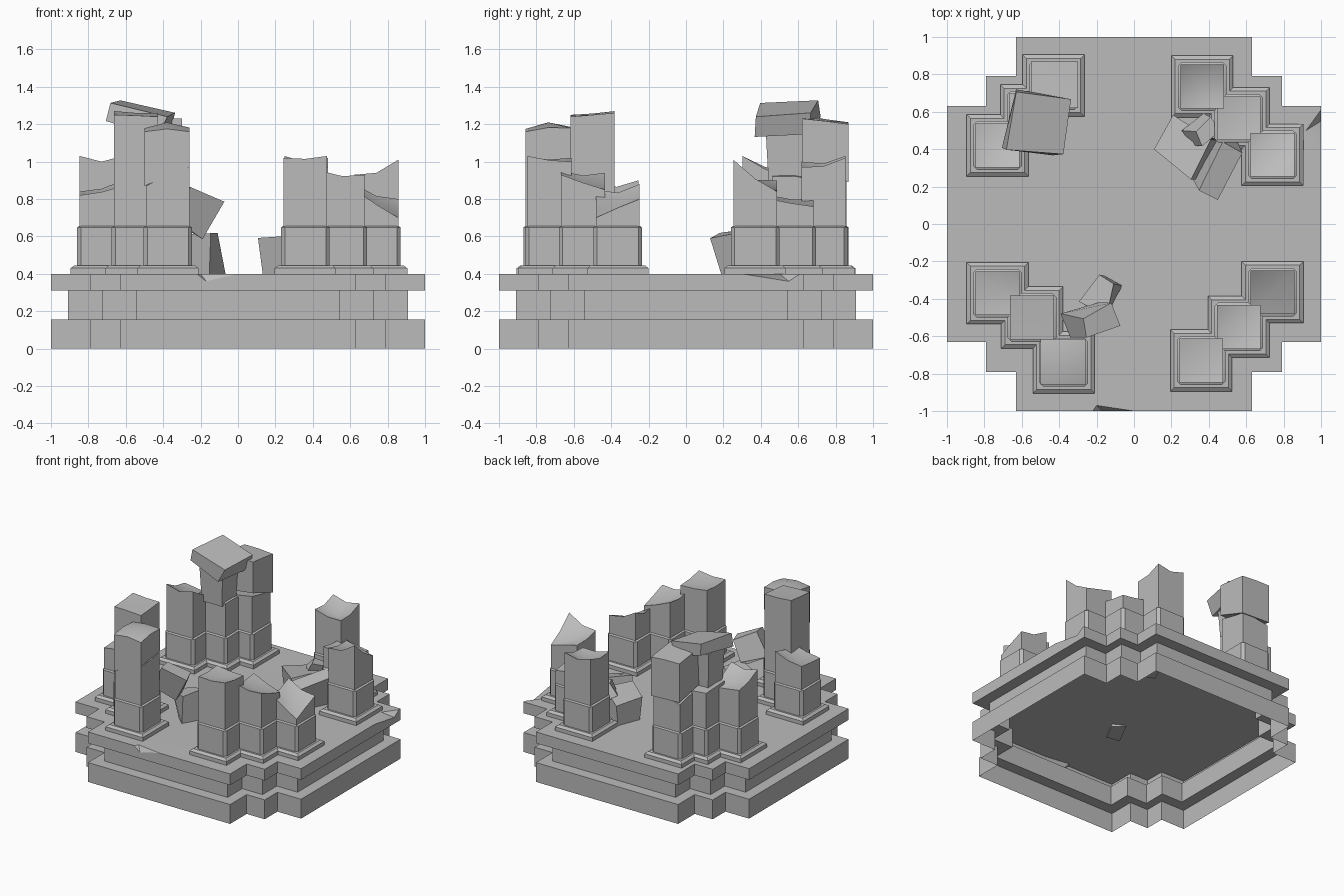
import bpy, bmesh, random
from mathutils import Vector, Euler, Matrix

cube = bpy.data.objects.get("Cube")
if cube:
    bpy.data.objects.remove(cube)

stone = bpy.data.materials.new("grey stone")
stone.use_nodes = True
GREY = (0.5, 0.5, 0.5, 1)
stone.diffuse_color = GREY
stone.node_tree.nodes["Principled BSDF"].inputs["Base Color"].default_value = GREY


def finish(name, bm, angle=0.6):
    bmesh.ops.recalc_face_normals(bm, faces=bm.faces)
    mesh = bpy.data.meshes.new(name)
    bm.to_mesh(mesh)
    bm.free()
    mesh.materials.append(stone)
    ob = bpy.data.objects.new(name, mesh)
    bpy.context.collection.objects.link(ob)
    bpy.ops.object.select_all(action='DESELECT')
    ob.select_set(True)
    bpy.context.view_layer.objects.active = ob
    bpy.ops.object.shade_smooth_by_angle(angle=angle)
    return ob


def square(half, chamfer=0.0):
    """Counter-clockwise square outline, optionally with cut corners."""
    pts = []
    for sx, sy in ((-1, -1), (1, -1), (1, 1), (-1, 1)):
        if not chamfer:
            pts.append((sx * half, sy * half))
            continue
        a = (sx * (half - chamfer), sy * half)
        b = (sx * half, sy * (half - chamfer))
        pts += [b, a] if sx * sy > 0 and sx < 0 else ([a, b] if sx > 0 and sy < 0 else
                ([b, a] if sx > 0 else [a, b]))
    return pts


def loft(name, x, y, rings, bottom=True):
    """Stack outlines (points, z) into one solid."""
    bm = bmesh.new()
    loops = [[bm.verts.new((x + p[0], y + p[1], z)) for p in pts] for pts, z in rings]
    n = len(loops[0])
    for lo, hi in zip(loops, loops[1:]):
        for i in range(n):
            bm.faces.new((lo[i], lo[(i + 1) % n], hi[(i + 1) % n], hi[i]))
    bm.faces.new(loops[-1])
    if bottom:
        bm.faces.new(loops[0])
    return finish(name, bm)


def block(name, x, y, half, low, top, centre, shrink=1.0):
    """Broken square block: corner heights run front-left, front-right, back-right, back-left."""
    bm = bmesh.new()
    a = [bm.verts.new((x + p[0] * shrink, y + p[1] * shrink, z)) for p, z in zip(square(half), low)]
    b = [bm.verts.new((x + p[0], y + p[1], z)) for p, z in zip(square(half), top)]
    mids = []
    for i in range(4):
        j = (i + 1) % 4
        co = (b[i].co + b[j].co) / 2
        co.z = co.z * 0.7 + centre * 0.3
        mids.append(bm.verts.new(co))
    c = bm.verts.new((x, y, centre))
    for i in range(4):
        j = (i + 1) % 4
        bm.faces.new((a[i], a[j], b[j], mids[i], b[i]))
        bm.faces.new((b[i], mids[i], c, mids[i - 1]))
    bm.faces.new(a[::-1])
    return finish(name, bm, 0.75)


def rock(name, loc, size, rot, seed, jitter=0.02):
    """Fallen or tilted chunk with irregular corners."""
    rng = random.Random(seed)
    bm = bmesh.new()
    bmesh.ops.create_cube(bm, size=1)
    spin = Euler(rot).to_matrix()
    for v in bm.verts:
        co = Vector(v.co[i] * size[i] + rng.uniform(-jitter, jitter) for i in range(3))
        v.co = spin @ co + Vector(loc)
    return finish(name, bm, 0.4)


# Stepped hollow platform with chipped top edges
def outline(a, b, c):
    quarter = [(a, c), (b, c), (b, b), (c, b), (c, a)]
    pts = []
    for sx, sy in ((1, 1), (-1, 1), (-1, -1), (1, -1)):
        q = [(sx * px, sy * py) for px, py in quarter]
        pts += q if sx * sy > 0 else q[::-1]
    return pts


def platform():
    wide, narrow = outline(1, 0.79, 0.63), outline(0.91, 0.725, 0.545)
    tiers = [(wide, 0), (wide, 0.155), (narrow, 0.155), (narrow, 0.31), (wide, 0.31), (wide, 0.4)]
    bm = bmesh.new()
    loops = [[bm.verts.new((*p, z)) for p in pts] for pts, z in tiers]
    n = len(wide)
    chips = {"front": [(-0.22, -1, 0.4), (-0.17, -1, 0.36), (0, -1, 0.4), (-0.2, -0.97, 0.4)],
             "side": [(1, 0.3, 0.4), (1, 0.55, 0.36), (1, 0.61, 0.4), (0.92, 0.5, 0.4)]}
    cap = []
    for k, (lo, hi) in enumerate(zip(loops, loops[1:])):
        for i in range(n):
            j = (i + 1) % n
            wall = [lo[i], lo[j], hi[j]]
            if k == len(loops) - 2:
                cap.append(hi[i])
                mid = (hi[i].co + hi[j].co) / 2
                key = "front" if mid.y < -0.95 else "side" if mid.x > 0.95 else None
                if key:
                    a, b, c, d = [bm.verts.new(p) for p in chips[key]]
                    wall += [c, b, a]
                    cap += [a, d, c]
                    bm.faces.new((a, b, d))
                    bm.faces.new((b, c, d))
            bm.faces.new(wall + [hi[i]])
    bm.faces.new(cap)
    return finish("platform", bm, 0.5)


platform()

# Columns: position, broken corner heights, centre height
columns = {
    "front_left_outer": (-0.73, -0.37, (0.82, 0.87, 0.9, 0.84), 0.82),
    "front_left_middle": (-0.545, -0.5, (0.95, 0.95, 0.92, 0.92), 0.94),
    "front_left_inner": (-0.375, -0.74, (0.87, 0.97, 1.0, 0.95), 0.95),
    "front_right_outer": (0.74, -0.365, (0.85, 0.7, 0.8, 0.88), 0.76),
    "front_right_middle": (0.56, -0.55, (0.95, 0.93, 0.85, 0.94), 0.88),
    "front_right_inner": (0.36, -0.73, (1.02, 1.03, 1.0, 1.02), 0.99),
    "back_right_outer": (0.74, 0.37, (0.93, 1.01, 0.84, 0.9), 0.87),
    "back_right_middle": (0.56, 0.565, (0.82, 0.8, 0.76, 0.8), 0.77),
    "back_right_inner": (0.365, 0.735, (1.0, 0.97, 1.02, 1.03), 0.93),
    "back_left_outer": (-0.73, 0.42, (1.03, 1.03, 0.92, 0.95), 0.93),
    "back_left_middle": (-0.55, 0.58, (0.95, 0.92, 0.9, 0.94), 0.95),
    "back_left_inner": (-0.43, 0.74, (0.92, 0.95, 0.9, 0.88), 0.92),
}
for name, (x, y, top, centre) in columns.items():
    loft(name + "_plinth", x, y, [(square(0.165), 0.4), (square(0.165), 0.43), (square(0.145), 0.445)], False)
    loft(name + "_base", x, y, [(square(0.13, 0.02), 0.44), (square(0.13, 0.02), 0.648),
                                (square(0.12, 0.015), 0.655)])
    block(name + "_shaft", x, y, 0.117, [0.65] * 4, top, centre)

# Cracked upper blocks still standing on their columns
block("front_left_middle_cap", -0.545, -0.5, 0.118, (0.94, 0.94, 0.92, 0.92), (1.25, 1.24, 1.26, 1.27), 1.25)
block("front_left_inner_cap", -0.38, -0.737, 0.12, (0.87, 0.97, 1.0, 0.95), (1.16, 1.16, 1.18, 1.17), 1.21)
block("back_left_inner_cap", -0.425, 0.745, 0.125, (0.95, 0.98, 0.89, 0.9), (1.25, 1.23, 1.2, 1.21), 1.22)
block("back_left_middle_neck", -0.54, 0.53, 0.105, (0.9, 0.9, 0.9, 0.9), (1.25, 1.19, 1.17, 1.22), 1.2, 0.85)
rock("back_left_middle_cap", (-0.52, 0.54, 1.235), (0.29, 0.3, 0.1), (0.06, 0.28, -0.15), 4, 0.015)

# Fallen chunks on the floor
rock("front_left_fallen_lower", (-0.17, -0.38, 0.5), (0.12, 0.19, 0.23), (0.1, -0.1, -0.5), 2, 0.025)
rock("front_left_fallen_upper", (-0.22, -0.51, 0.74), (0.2, 0.12, 0.2), (0.25, 0.5, 0.35), 7)
rock("back_right_fallen_slab", (0.27, 0.41, 0.5), (0.27, 0.2, 0.2), (0.05, -0.2, -0.55), 5, 0.025)
rock("back_right_fallen_beam", (0.45, 0.31, 0.52), (0.13, 0.28, 0.22), (0.1, 0.25, -0.45), 8, 0.015)
rock("back_right_fallen_shard", (0.37, 0.5, 0.6), (0.15, 0.1, 0.12), (0.3, 0.4, 0.6), 11)
